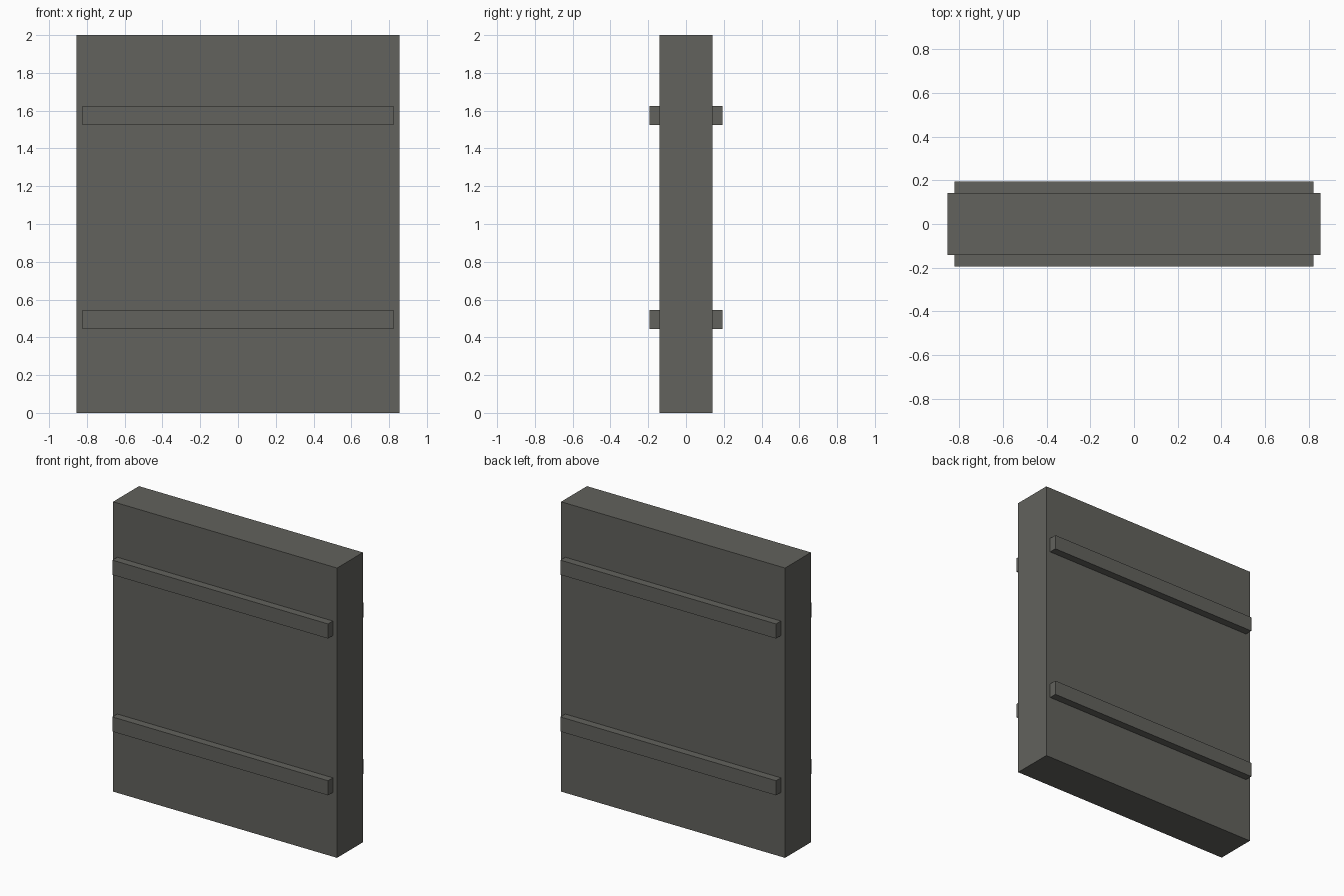
import bpy

if "Cube" in bpy.data.objects:
    bpy.data.objects.remove(bpy.data.objects["Cube"])

# Single dark warm-grey colour
grey = bpy.data.materials.new("dark_grey")
grey.diffuse_color = (0.122, 0.122, 0.109, 1)
grey.use_nodes = True
grey.node_tree.nodes["Principled BSDF"].inputs["Base Color"].default_value = grey.diffuse_color


def box(name, lo, hi):
    """Axis-aligned box between two corners."""
    bpy.ops.mesh.primitive_cube_add(size=1)
    ob = bpy.context.object
    ob.name = name
    ob.location = [(a + b) / 2 for a, b in zip(lo, hi)]
    ob.scale = [b - a for a, b in zip(lo, hi)]
    bpy.ops.object.transform_apply(location=True, rotation=False, scale=True)
    ob.data.materials.append(grey)
    return ob


# Main slab
box("slab", (-0.855, -0.141, 0), (0.855, 0.141, 2))

# Two horizontal rails on the front and the back
for level, z in (("lower", 0.443), ("upper", 1.525)):
    for side, y0, y1 in (("front", -0.194, -0.141), ("back", 0.141, 0.194)):
        box(f"{level}_{side}_rail", (-0.823, y0, z), (0.823, y1, z + 0.101))
